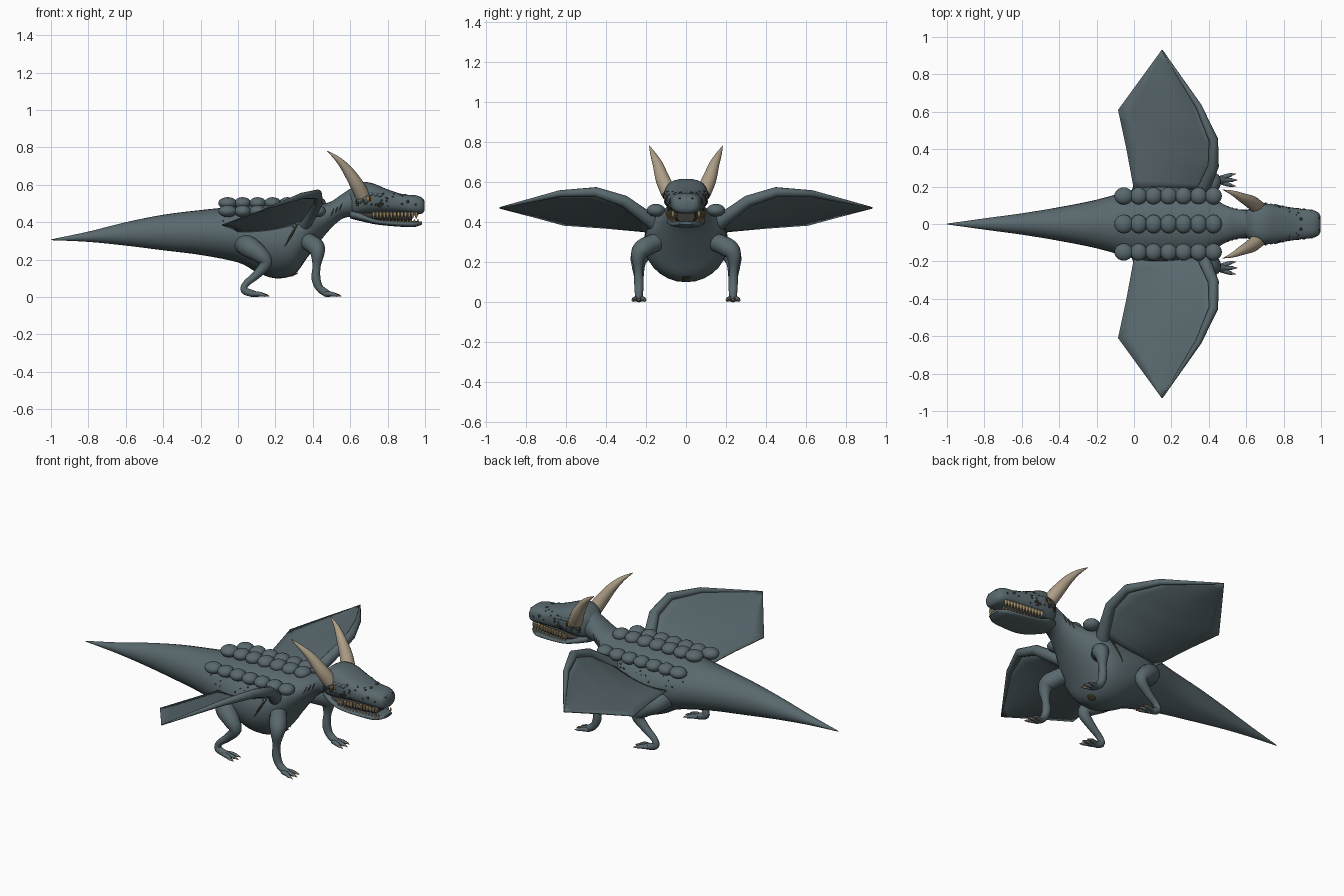
import bpy, bmesh, math, random
from mathutils import Vector, Matrix
from mathutils.bvhtree import BVHTree

cube = bpy.data.objects.get("Cube")
if cube:
    bpy.data.objects.remove(cube, do_unlink=True)
random.seed(4)


def material(name, r, g, b):
    m = bpy.data.materials.new(name)
    m.use_nodes = True
    m.diffuse_color = (r, g, b, 1)
    bsdf = next(n for n in m.node_tree.nodes if n.type == 'BSDF_PRINCIPLED')
    bsdf.inputs["Base Color"].default_value = (r, g, b, 1)
    bsdf.inputs["Roughness"].default_value = .8
    return m


slate = material("slate hide", .1, .14, .155)
horn = material("horn tan", .42, .345, .245)
ivory = material("tooth ivory", .54, .41, .22)
claw = material("claw brown", .28, .19, .12)
dark = material("dark spots", .04, .04, .035)
olive = material("olive scar", .06, .055, .025)
amber = material("amber eye", .35, .18, .05)
black = material("pupil black", .012, .01, .01)


def finish(name, bm, mat, mirror=False, thickness=0, angle=50):
    bmesh.ops.recalc_face_normals(bm, faces=bm.faces)
    me = bpy.data.meshes.new(name)
    bm.to_mesh(me)
    bm.free()
    me.materials.append(mat)
    me.shade_smooth()
    me.set_sharp_from_angle(angle=math.radians(angle))
    ob = bpy.data.objects.new(name, me)
    bpy.context.scene.collection.objects.link(ob)
    if thickness:
        mod = ob.modifiers.new("thickness", 'SOLIDIFY')
        mod.thickness = thickness
        mod.offset = 0
    if mirror:
        mod = ob.modifiers.new("mirror", 'MIRROR')
        mod.use_axis = (False, True, False)
        mod.use_mirror_merge = False
    return ob


def spline(rows, steps=4):
    """Smooth a list of equal-length tuples."""
    out, last = [], len(rows) - 1
    for i in range(last):
        a, b, c, d = (rows[max(0, min(last, i + k))] for k in (-1, 0, 1, 2))
        for s in range(steps):
            t = s / steps
            out.append(tuple(q + t / 2 * (r - p + t * (2*p - 5*q + 4*r - w + t * (3*q - p - 3*r + w)))
                             for p, q, r, w in zip(a, b, c, d)))
    return out + [rows[-1]]


def bridge(bm, rings, closed=True):
    loops = [[bm.verts.new(p) for p in ring] for ring in rings]
    n = len(loops[0])
    for a, b in zip(loops, loops[1:]):
        for i in range(n if closed else n - 1):
            j = (i + 1) % n
            bm.faces.new((a[i], a[j], b[j], b[i]))
    if closed:
        bm.faces.new(loops[0])
        bm.faces.new(loops[-1])


def hull(name, mat, rows, power=1.0, sides=28):
    """Body shape from rows of x, top, bottom, half width."""
    def bend(v):
        return math.copysign(abs(v) ** power, v)
    rings = []
    for x, top, bottom, w in spline(rows):
        ring = []
        for k in range(sides):
            a = math.tau * k / sides
            ring.append((x, w * bend(math.cos(a)), (top + bottom) / 2 + (top - bottom) / 2 * bend(math.sin(a))))
        rings.append(ring)
    bm = bmesh.new()
    bridge(bm, rings)
    return finish(name, bm, mat)


def tube(bm, rows, ref=(0, 1, 0), sides=12, steps=4):
    """Round limb through rows of x, y, z, radius."""
    pts = spline(rows, steps)
    rings = []
    for i, p in enumerate(pts):
        t = Vector(pts[min(i + 1, len(pts) - 1)][:3]) - Vector(pts[max(i - 1, 0)][:3])
        u = t.cross(Vector(ref)).normalized()
        v = t.cross(u).normalized()
        rings.append([Vector(p[:3]) + p[3] * (u * math.cos(math.tau * k / sides) + v * math.sin(math.tau * k / sides))
                      for k in range(sides)])
    bridge(bm, rings)


def tubes(name, mat, paths, mirror=True, **kw):
    bm = bmesh.new()
    for path in paths:
        tube(bm, path, **kw)
    return finish(name, bm, mat, mirror)


def blobs(name, mat, items, mirror=True, detail=16):
    """Ellipsoids from centre, radii and the direction of the third radius."""
    bm = bmesh.new()
    for centre, radii, *normal in items:
        turn = normal[0].to_track_quat('Z', 'Y') if normal else None
        bmesh.ops.create_uvsphere(bm, u_segments=detail, v_segments=detail // 2 + 2, radius=1,
                                  matrix=Matrix.LocRotScale(Vector(centre), turn, Vector(radii)))
    return finish(name, bm, mat, mirror, angle=80)


# Body with tail and neck, then head and jaw
body = hull("body_and_tail", slate, [
    (-1, .308, .304, .002), (-.8, .35, .295, .03), (-.6, .4, .275, .057), (-.4, .44, .25, .09),
    (-.2, .465, .225, .13), (0, .485, .185, .185), (.1, .49, .133, .205), (.2, .495, .1, .21),
    (.3, .497, .12, .203), (.37, .497, .21, .18), (.44, .497, .3, .13), (.5, .512, .37, .095),
    (.56, .553, .42, .078), (.62, .585, .43, .075), (.68, .57, .44, .06)])
head = hull("head", slate, [
    (.59, .565, .46, .055), (.62, .597, .44, .085), (.66, .615, .44, .103), (.72, .608, .446, .108),
    (.8, .576, .45, .095), (.88, .55, .448, .083), (.95, .544, .442, .075), (.985, .53, .447, .062),
    (.998, .508, .465, .04)], power=.75)
hull("lower_jaw", slate, [
    (.6, .47, .42, .06), (.66, .45, .405, .09), (.74, .418, .388, .096), (.85, .408, .377, .086),
    (.94, .406, .374, .07), (.985, .404, .388, .035)], power=.75)
hull("mouth_lining", dark, [(.64, .46, .42, .07), (.74, .46, .4, .078), (.85, .46, .395, .062),
                            (.93, .46, .395, .045)])

# Horns
tubes("horns", horn, [[(.665, .085, .545, .04), (.63, .115, .61, .036), (.58, .14, .685, .026),
                       (.53, .165, .74, .014), (.475, .183, .782, .001)]], sides=16)

# Teeth along both jaws
teeth = []
for i in range(13):
    x = .725 + i * .019
    y = .094 - .13 * (x - .725)
    teeth.append([(x, y, .455, .009), (x, y, .439, .009), (x, y - .003, .419, .002)])
    teeth.append([(x + .009, y - .008, .398, .006), (x + .009, y - .008, .408, .005), (x + .009, y - .008, .418, .001)])
tubes("teeth", ivory, teeth, sides=6, steps=1)

# Eyes, brows and nostrils
blobs("eyes", amber, [((.7, .099, .525), (.019, .014, .016))])
blobs("pupils", black, [((.704, .111, .526), (.005, .004, .011))])
blobs("brows", slate, [((.66 + i * .024, .101 - i * .002, .556 - i * .003), (.017, .014, .011)) for i in range(5)])
blobs("nostrils", dark, [((.99, .032, .518), (.006, .006, .005))])

# Three rows of round plates along the back
plates = [(-.055 + i * .08, .05 if i == 0 else .045) for i in range(7)]
blobs("middle_back_plates", slate, [((x, 0, .502), (r, .05, .032)) for x, r in plates], False, 20)
blobs("side_back_plates", slate, [((x, .15, .459), (r, .046, .032)) for x, r in plates], detail=20)


# Marks that sit on the skin
def skin(ob):
    return BVHTree.FromPolygons([v.co for v in ob.data.vertices], [p.vertices for p in ob.data.polygons])


def project(tree, x, z):
    return tree.ray_cast(Vector((x, .6, z)), Vector((0, -1, 0)))[:2]


body_skin, head_skin = skin(body), skin(head)


def scatter(name, tree, count, xs, zs, size):
    items = []
    for _ in range(count):
        hit, normal = project(tree, random.uniform(*xs), random.uniform(*zs))
        if hit:
            r = size * random.uniform(.6, 1.2)
            items.append((hit, (r, r, r * .6), normal))
    blobs(name, dark, items, detail=8)


scatter("flank_spots", body_skin, 18, (-.1, .35), (.37, .43), .005)
scatter("snout_spots", head_skin, 20, (.76, .95), (.48, .555), .007)
scatter("temple_spots", head_skin, 9, (.63, .68), (.49, .55), .007)
scatter("cheek_spots", head_skin, 7, (.66, .76), (.475, .505), .006)


def slit(x1, z1, x2, z2, r):
    rows = []
    for i in range(7):
        t = i / 6
        hit = project(body_skin, x1 + t * (x2 - x1), z1 + t * (z2 - z1))[0]
        rows.append((*hit, .001 + r * math.sin(math.pi * t)))
    return rows


tubes("flank_scars", olive, [slit(.25, .27, .325, .4, .005)], sides=6, steps=2)
tubes("neck_gills", dark, [slit(.495 + i * .022, .43 + i * .014, .513 + i * .022, .472 + i * .014, .002)
                           for i in range(3)], sides=6, steps=2)
belly, down = body_skin.ray_cast(Vector((.3, .001, -.5)), Vector((0, 0, 1)))[:2]
blobs("belly_mark", olive, [(belly, (.022, .025, .004), down)], False)

# Legs, toes and claws
fore = [(.37, .15, .3, .045), (.415, .215, .268, .048), (.425, .238, .23, .037), (.42, .238, .165, .022),
        (.417, .235, .1, .024), (.435, .235, .05, .021), (.47, .235, .022, .02), (.495, .235, .014, .014)]
hind = [(.03, .13, .285, .055), (.06, .2, .267, .057), (.12, .232, .225, .045), (.15, .238, .18, .033),
        (.1, .235, .12, .023), (.042, .235, .07, .018), (.035, .235, .035, .02), (.08, .235, .018, .018),
        (.11, .235, .013, .013)]
for name, path, heel in (("fore", fore, .465), ("hind", hind, .08)):
    tubes(name + "_legs", slate, [path], sides=16)
    toes, claws = [], []
    for s in (-1, 0, 1):
        tip = heel + .064 - .008 * abs(s)
        toes.append([(heel, .235 + s * .01, .018, .014), (heel + .035, .235 + s * .022, .016, .012),
                     (tip, .235 + s * .029, .01, .009)])
        claws.append([(tip - .004, .235 + s * .029, .011, .008), (tip + .012, .235 + s * .031, .009, .005),
                      (tip + .024, .235 + s * .033, .003, .001)])
    tubes(name + "_toes", slate, toes, sides=8)
    tubes(name + "_claws", claw, claws, sides=8, steps=2)

# Wings: angular arm bone along the front edge, thin sagging skin behind it
lead = [(.37, .18, .41), (.425, .31, .505), (.425, .45, .55), (.345, .63, .542), (.15, .93, .472)]
trail = [(0, .18, .35), (-.04, .4, .37), (-.085, .61, .385), (.03, .768, .428), (.148, .93, .47)]
radii = [.035, .029, .025, .017, .003]
bone = [(.34, .14, .37, .035)] + [(*p, r) for p, r in zip(lead, radii)]
tubes("wing_bones", slate, [bone], ref=(1, 0, 0), steps=1)
rows = []
for i in range(4):
    for k in range(4 if i < 3 else 5):
        a = Vector(lead[i]).lerp(Vector(lead[i + 1]), k / 4)
        b = Vector(trail[i]).lerp(Vector(trail[i + 1]), k / 4)
        rows.append([a.lerp(b, t / 8) - Vector((0, 0, .06 * (a - b).length * math.sin(math.pi * t / 8)))
                     for t in range(9)])
bm = bmesh.new()
bridge(bm, rows, closed=False)
finish("wing_membranes", bm, slate, True, .006)
